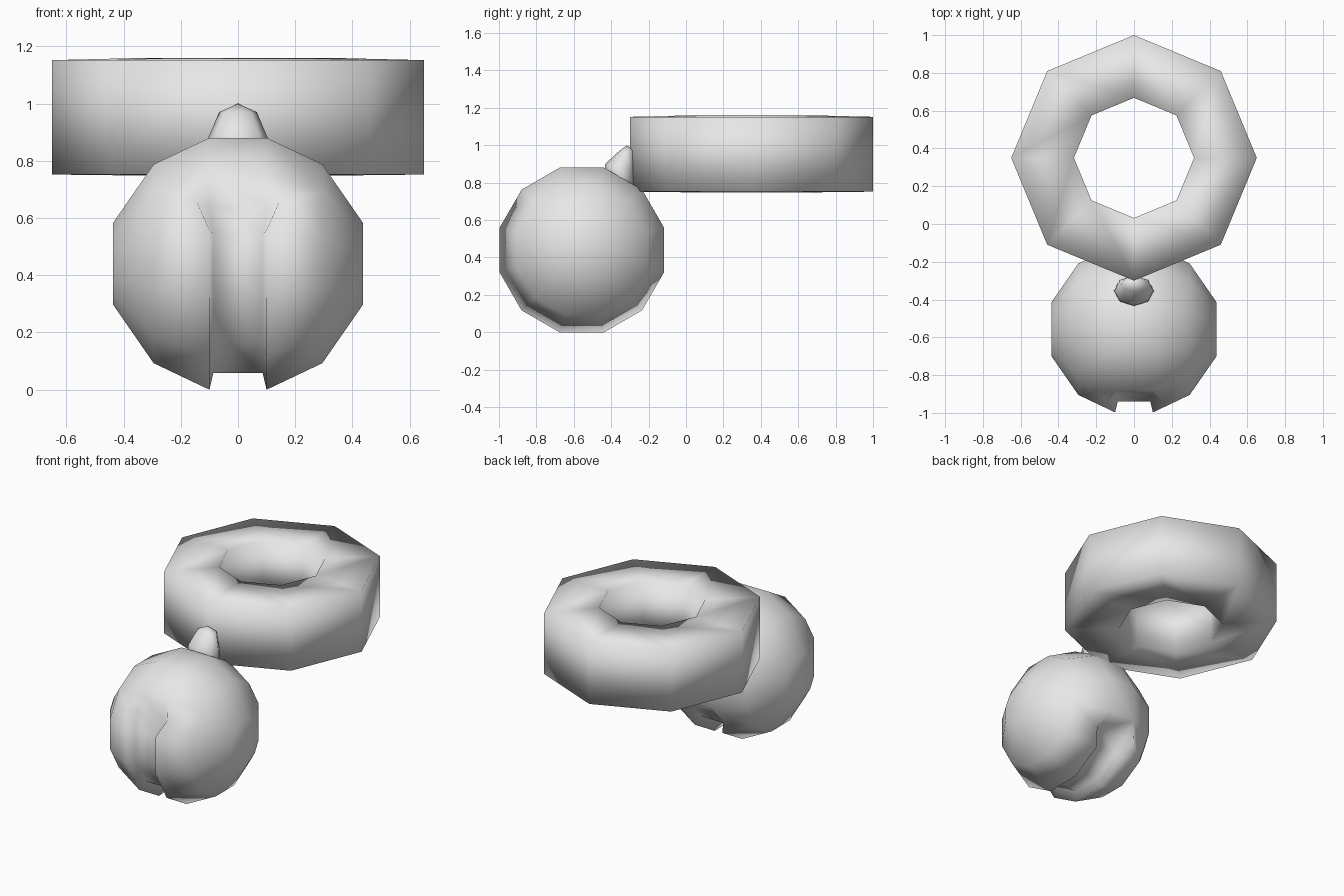
import bpy, bmesh
from math import sin, cos, radians, pi

if "Cube" in bpy.data.objects:
    bpy.data.objects.remove(bpy.data.objects["Cube"])

metal = bpy.data.materials.new("light_grey")
metal.diffuse_color = (0.8, 0.8, 0.8, 1)
metal.use_nodes = True
metal.node_tree.nodes["Principled BSDF"].inputs["Base Color"].default_value = metal.diffuse_color


def finish(bm, name):
    bmesh.ops.recalc_face_normals(bm, faces=bm.faces[:])
    for f in bm.faces:
        f.smooth = True
    mesh = bpy.data.meshes.new(name)
    bm.to_mesh(mesh)
    bm.free()
    mesh.materials.append(metal)
    obj = bpy.data.objects.new(name, mesh)
    bpy.context.collection.objects.link(obj)
    return obj


def bridge(bm, a, b):
    n = len(a)
    for i in range(n):
        j = (i + 1) % n
        bm.faces.new((a[i], a[j], b[j], b[i]))


# Collar: octagonal band with a rectangular section
bm = bmesh.new()
section = [(0.65, 0.752), (0.65, 1.152), (0.318, 1.16), (0.318, 0.748)]
loops = [[bm.verts.new((r * sin(k * pi / 4), 0.35 + r * cos(k * pi / 4), z))
          for k in range(8)] for r, z in section]
for i in range(4):
    bridge(bm, loops[i], loops[(i + 1) % 4])
finish(bm, "collar")

# Bell: twelve-sided ball around the x axis
bm = bmesh.new()


def ball_point(x, r, angle):
    a = radians(angle)
    return bm.verts.new((x, -0.557 + r * cos(a), 0.44 + r * sin(a)))


rims, floors, flares = [], [], []
for s in (-1, 1):
    rim, shoulder, end = [[ball_point(s * x, r, 15 + 30 * k) for k in range(12)]
                          for x, r in ((0.1, 0.456), (0.295, 0.36), (0.437, 0.148))]
    flare = {4: ball_point(s * 0.145, 0.44, 150), 10: ball_point(s * 0.145, 0.44, 330)}
    for k in range(12):
        j = (k + 1) % 12
        corners = [rim[k], rim[j], shoulder[j], shoulder[k]]
        if k in flare:
            corners.insert(1, flare[k])
        bm.faces.new(corners)
    bridge(bm, shoulder, end)
    bm.faces.new(end)

    # Slit walls, widened at both ends
    floor = [ball_point(s * (0.1 if a in (150, 330) else 0.086), 0.395, a)
             for a in (150, 165, 195, 225, 255, 285, 315, 330)]
    for i in range(1, 6):
        bm.faces.new((rim[4 + i], rim[5 + i], floor[i + 1], floor[i]))
    for tip, hole, neck, f_tip, f_neck in ((rim[4], flare[4], rim[5], floor[0], floor[1]),
                                           (rim[11], flare[10], rim[10], floor[7], floor[6])):
        bm.faces.new((tip, hole, f_tip))
        bm.faces.new((hole, neck, f_neck, f_tip))
    rims.append(rim)
    floors.append(floor)

# Closed part of the middle strip, then the slit floor and its sloping ends
(left, right), (fl, fr) = rims, floors
for k in (11, 0, 1, 2, 3):
    j = (k + 1) % 12
    bm.faces.new((left[k], left[j], right[j], right[k]))
for i in range(7):
    bm.faces.new((fl[i], fl[i + 1], fr[i + 1], fr[i]))
for k, i in ((4, 0), (11, 7)):
    bm.faces.new((left[k], right[k], fr[i], fl[i]))
finish(bm, "bell")

# Hanger: tilted rounded stub joining bell and collar
bm = bmesh.new()
levels = [(-0.355, 0.78, 0.108, 0.082, 0.05), (-0.352, 0.88, 0.104, 0.08, 0.02),
          (-0.317, 0.97, 0.066, 0.04, 0.0)]  # y, z, half width, half depth, tilt
loops = []
for y, z, rx, ry, tilt in levels:
    loops.append([bm.verts.new((rx * sin(k * pi / 4), y + ry * cos(k * pi / 4),
                                z - tilt * cos(k * pi / 4))) for k in range(8)])
for a, b in zip(loops, loops[1:]):
    bridge(bm, a, b)
bm.faces.new(loops[0])
apex = bm.verts.new((0, -0.315, 1.0))
for k in range(8):
    bm.faces.new((loops[-1][k], loops[-1][(k + 1) % 8], apex))
finish(bm, "hanger")
